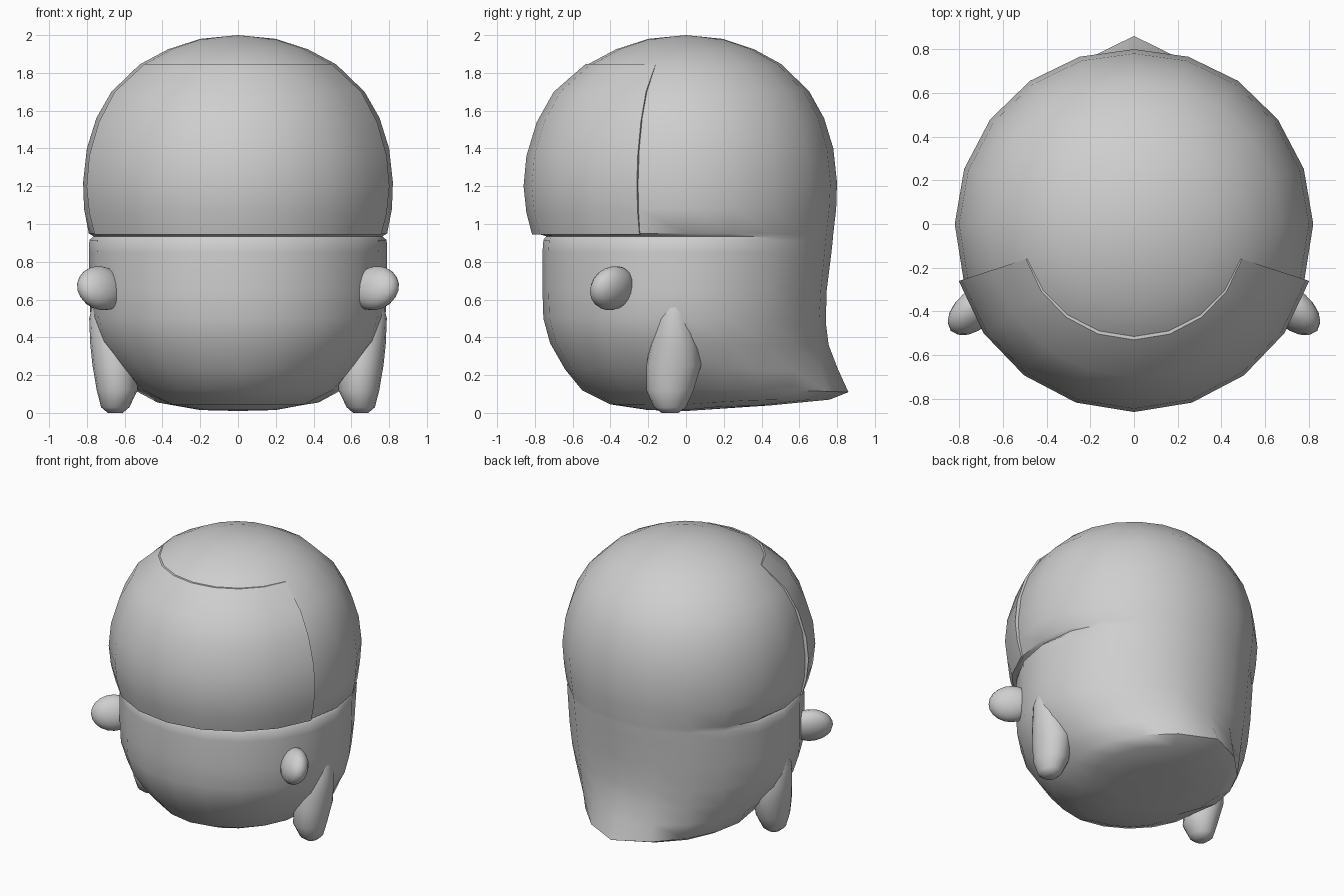
import bpy, bmesh, math
from mathutils import Matrix, Vector

if "Cube" in bpy.data.objects:
    bpy.data.objects.remove(bpy.data.objects["Cube"])

SEG = 20
grey = bpy.data.materials.new("plain_grey")
grey.diffuse_color = (0.62, 0.62, 0.62, 1)
grey.use_nodes = True
grey.node_tree.nodes["Principled BSDF"].inputs["Base Color"].default_value = grey.diffuse_color


def finish(name, bm, angle=50):
    bmesh.ops.recalc_face_normals(bm, faces=bm.faces)
    me = bpy.data.meshes.new(name)
    bm.to_mesh(me)
    bm.free()
    ob = bpy.data.objects.new(name, me)
    bpy.context.collection.objects.link(ob)
    me.materials.append(grey)
    bpy.ops.object.select_all(action='DESELECT')
    ob.select_set(True)
    bpy.context.view_layer.objects.active = ob
    bpy.ops.object.shade_smooth_by_angle(angle=math.radians(angle))
    return ob


def bridge(bm, a, b, closed=True):
    n = len(a)
    for i in range(n if closed else n - 1):
        j = (i + 1) % n
        bm.faces.new((a[i], a[j], b[j], b[i]))


def polar(r, deg, z):
    # zero degrees is the front
    a = math.radians(deg)
    return Vector((r * math.sin(a), -r * math.cos(a), z))


# Body: profiles at the front, side, rear quarter and back, blended around
dome = [(.2, 1.98), (.37, 1.925), (.52, 1.845), (.67, 1.7), (.75, 1.56), (.80, 1.4), (.82, 1.22)]
front = [(.815, 1.08), (.79, .95), (.74, .935), (.755, .915), (.76, .85), (.76, .65), (.755, .5),
         (.72, .37), (.64, .23), (.55, .12), (.4, .045), (.2, .015)]
side = [(.815, 1.08), (.79, .95), (.765, .935), (.787, .915), (.79, .85), (.79, .65), (.78, .5),
        (.74, .38), (.64, .25), (.52, .12), (.36, .045), (.2, .015)]
quarter = [(.80, 1.08), (.785, .95), (.783, .935), (.78, .915), (.775, .85), (.76, .65), (.74, .48),
           (.72, .35), (.69, .22), (.66, .12), (.58, .07), (.3, .035)]
back = [(.795, 1.08), (.78, .95), (.778, .935), (.777, .915), (.77, .85), (.745, .65), (.74, .48),
        (.755, .36), (.805, .23), (.86, .11), (.76, .07), (.45, .04)]
keys = [(0, 1, front), (90, 1, side), (135, .99, quarter), (180, .975, back)]


def profile(deg):
    d = abs((deg + 180) % 360 - 180)
    for (a0, s0, p0), (a1, s1, p1) in zip(keys, keys[1:]):
        if d <= a1:
            t = (d - a0) / (a1 - a0)
            s = s0 + (s1 - s0) * t
            low = [(r0 + (r1 - r0) * t, z0 + (z1 - z0) * t)
                   for (r0, z0), (r1, z1) in zip(p0, p1)]
            return [(r * s, z) for r, z in dome] + low


bm = bmesh.new()
degs = [i * 360 / SEG for i in range(SEG)]
cols = [[bm.verts.new(polar(r, d, z)) for r, z in profile(d)] for d in degs]
rings = list(zip(*cols))
for a, b in zip(rings, rings[1:]):
    bridge(bm, a, b)
for ring, z in ((rings[0], 2.0), (rings[-1], .01)):
    tip = bm.verts.new((0, 0, z))
    for i in range(SEG):
        bm.faces.new((ring[i], ring[(i + 1) % SEG], tip))
finish("body", bm)

# Raised plate wrapped around the front of the dome
outer = [(.53, 1.848), (.70, 1.70), (.79, 1.54), (.845, 1.36), (.86, 1.2), (.845, 1.06), (.815, .945)]
section = outer + [(r - .06, z) for r, z in reversed(outer)]
bm = bmesh.new()
loops = []
for k in range(-4, 5):
    scale = 1 - .02 * (k / 4) ** 2
    loops.append([bm.verts.new(polar(r * scale, k * 18, z)) for r, z in section])
for a, b in zip(loops, loops[1:]):
    bridge(bm, a, b)
bm.faces.new(loops[0])
bm.faces.new(loops[-1])
finish("front_plate", bm, 35)

# Legs: tapered stubs, rows of x, y, z, x radius, y radius
leg_rows = [(.70, -.05, .62, .06, .05), (.68, -.06, .5, .108, .10), (.66, -.06, .36, .122, .13),
            (.65, -.065, .25, .12, .145), (.64, -.085, .12, .108, .125),
            (.65, -.085, .03, .075, .085), (.65, -.085, 0, .04, .045)]
for sign, word in ((1, "right"), (-1, "left")):
    bm = bmesh.new()
    rows = []
    for x, y, z, rx, ry in leg_rows:
        rows.append([bm.verts.new((sign * (x + rx * math.cos(t)), y + ry * math.sin(t), z))
                     for t in (math.tau * i / 16 for i in range(16))])
    for a, b in zip(rows, rows[1:]):
        bridge(bm, a, b)
    bm.faces.new(rows[0])
    bm.faces.new(rows[-1])
    finish(word + "_leg", bm, 60)

    # Arms: small rounded stubs pointing outward and forward
    bm = bmesh.new()
    bmesh.ops.create_uvsphere(bm, u_segments=16, v_segments=10, radius=1)
    turn = Matrix.Rotation(sign * math.radians(-41), 4, 'Z')
    tilt = Matrix.Rotation(math.radians(-20), 4, 'X')
    bm.transform(Matrix.Translation((sign * .725, -.39, .66)) @ turn @ tilt
                 @ Matrix.Diagonal((.15, .085, .12, 1)))
    finish(word + "_arm", bm, 60)
